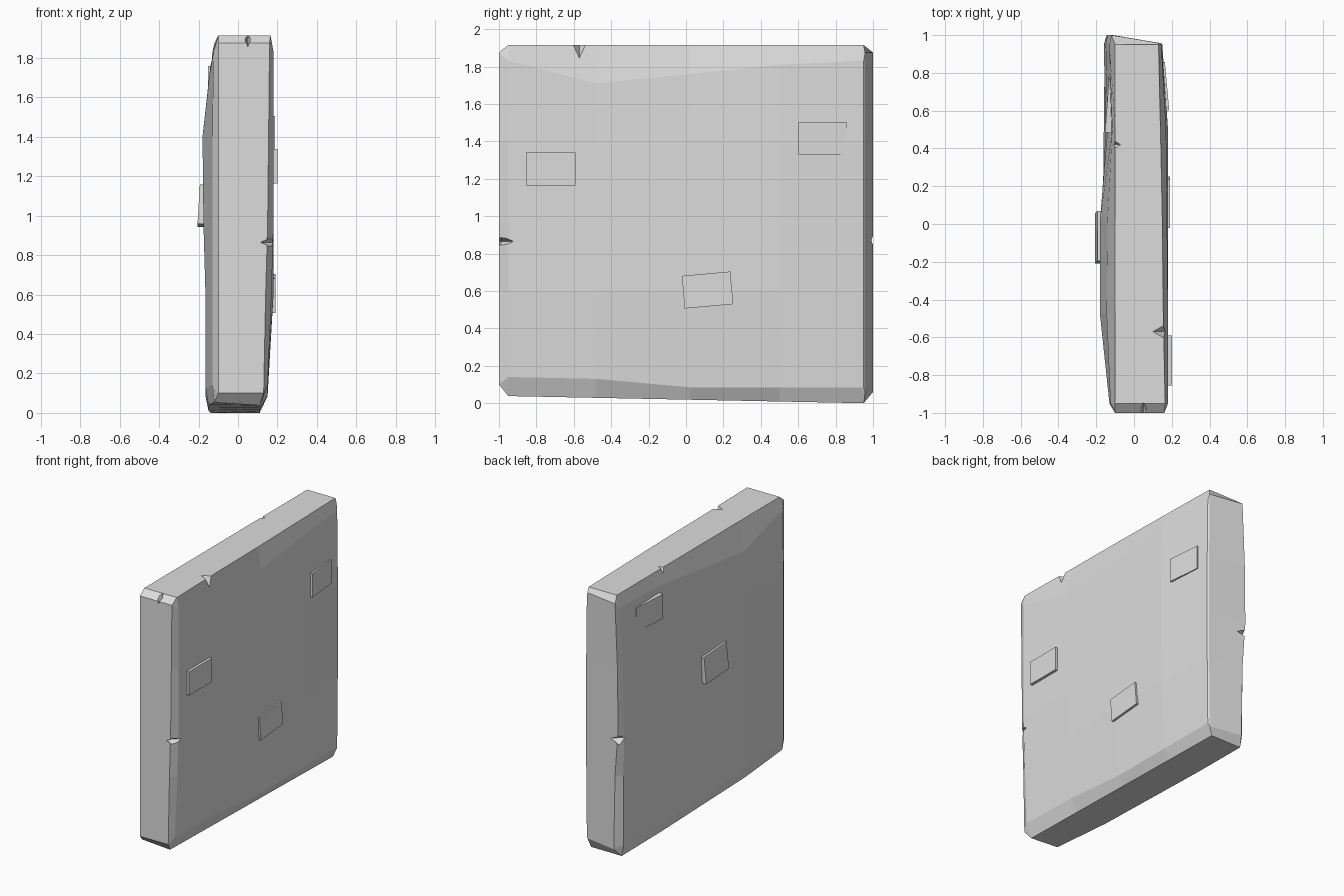
import bpy, bmesh
from mathutils import Matrix, Vector, Euler

if "Cube" in bpy.data.objects:
    bpy.data.objects.remove(bpy.data.objects["Cube"], do_unlink=True)

stone = bpy.data.materials.new("grey stone")
stone.use_nodes = True
GREY = (0.72, 0.72, 0.72, 1)
stone.diffuse_color = GREY
stone.node_tree.nodes["Principled BSDF"].inputs["Base Color"].default_value = GREY


def make_object(name, bm):
    bmesh.ops.recalc_face_normals(bm, faces=bm.faces)
    mesh = bpy.data.meshes.new(name)
    bm.to_mesh(mesh)
    bm.free()
    mesh.materials.append(stone)
    obj = bpy.data.objects.new(name, mesh)
    bpy.context.collection.objects.link(obj)
    return obj


# Slab: an uneven grid on each broad side, worn edges all round
COLS = [-.95, -.48, .02, .5, .95]
ROWS = [.1, .6, .95, 1.4, 1.8]
LOW = [.14, .13, .085, .085, .085]
HIGH = [1.83, 1.71, 1.76, 1.81, 1.83]
TOP = 1.915
SIDES = {
    "left": dict(
        grid=[[.15, .15, .15, .15, .145], [.17, .18, .18, .175, .15], [.18, .18, .18, .18, .15],
              [.18, .18, .18, .18, .15], [.18, .18, .175, .17, .145]],
        front=[.13, .14, .15, .155, .16], back=[.135, .14, .14, .14, .135],
        top=[.165, .155, .15, .14, .13], bottom=[.11] * 5, drop=.02, back_y=.958),
    "right": dict(
        grid=[[-.13, -.165, -.165, -.16, -.155], [-.13, -.165, -.16, -.15, -.155],
              [-.13, -.175, -.175, -.15, -.16], [-.13, -.18, -.18, -.14, -.15],
              [-.125, -.145, -.14, -.115, -.13]],
        front=[-.1] * 5, back=[-.11, -.12, -.145, -.14, -.12],
        top=[-.1] * 5, bottom=[-.12, -.15, -.15, -.15, -.14], drop=.028, back_y=1),
}


def build_side(bm, side):
    nc, nr = len(COLS), len(ROWS)
    grid = []
    for r in range(nr):
        heights = LOW if r == 0 else HIGH if r == nr - 1 else [ROWS[r]] * nc
        grid.append([bm.verts.new((side["grid"][r][c], COLS[c], heights[c])) for c in range(nc)])
    for r in range(nr - 1):
        for c in range(nc - 1):
            bm.faces.new((grid[r][c], grid[r][c + 1], grid[r + 1][c + 1], grid[r + 1][c]))
    rim_z = [.1] + ROWS[1:-1] + [1.875]
    back_z = [.06] + rim_z[1:]
    drop = side["drop"]
    rims = [
        [(grid[0][c], (side["bottom"][c], COLS[c], drop * (.95 - COLS[c]))) for c in range(nc)],
        [(grid[r][-1], (side["back"][r], side["back_y"], back_z[r])) for r in range(nr)],
        [(grid[-1][c], (side["top"][c], COLS[c], TOP)) for c in reversed(range(nc))],
        [(grid[r][0], (side["front"][r], -1, rim_z[r])) for r in reversed(range(nr))],
    ]
    loop = [(g, bm.verts.new(p)) for rim in rims for g, p in rim]
    for (g0, v0), (g1, v1) in zip(loop, loop[1:] + loop[:1]):
        bm.faces.new((g0, v0, v1) if g0 is g1 else (g0, v0, v1, g1))
    return [v for _, v in loop]


bm = bmesh.new()
left = build_side(bm, SIDES["left"])
right = build_side(bm, SIDES["right"])
for i in range(len(left)):
    j = (i + 1) % len(left)
    bm.faces.new((left[i], left[j], right[j], right[i]))
slab = make_object("stone_slab", bm)

# Chips knocked out of the edges: centre and half sizes
CHIPS = [
    ((.17, -.57, 1.915), (.07, .04, .075)),
    ((-.13, .42, 1.915), (.06, .035, .07)),
    ((.175, -.99, .865), (.07, .07, .03)),
    ((.05, -.985, 1.9), (.018, .055, .06)),
    ((-.15, .99, .87), (.07, .06, .035)),
]
bm = bmesh.new()
for centre, size in CHIPS:
    m = Matrix.Translation(centre) @ Matrix.Diagonal((*size, 1))
    bmesh.ops.create_uvsphere(bm, u_segments=4, v_segments=2, radius=1, matrix=m)
cutter = make_object("chip_cutter", bm)
cutter.hide_render = True
cut = slab.modifiers.new("chips", "BOOLEAN")
cut.operation = "DIFFERENCE"
cut.solver = "EXACT"
cut.object = cutter
bpy.context.view_layer.objects.active = slab
bpy.ops.object.modifier_apply(modifier=cut.name)
bpy.data.objects.remove(cutter, do_unlink=True)

# Raised bricks: centre, full size, tilt
BRICKS = [
    ("front_left_brick", (.175, -.722, 1.252), (.05, .265, .175), (0, 0, 0)),
    ("middle_left_brick", (.166, .115, .605), (.05, .26, .175), (.09, 0, 0)),
    ("back_left_brick", (.15, .728, 1.417), (.05, .257, .175), (0, 0, .09)),
    ("back_right_brick", (-.118, .625, 1.67), (.05, .285, .18), (0, 0, -.07)),
    ("middle_right_brick", (-.175, -.07, 1.05), (.05, .265, .2), (-.06, .06, 0)),
]
for name, centre, size, tilt in BRICKS:
    bm = bmesh.new()
    m = Matrix.LocRotScale(Vector(centre), Euler(tilt), Vector(size))
    bmesh.ops.create_cube(bm, size=1, matrix=m)
    make_object(name, bm)
